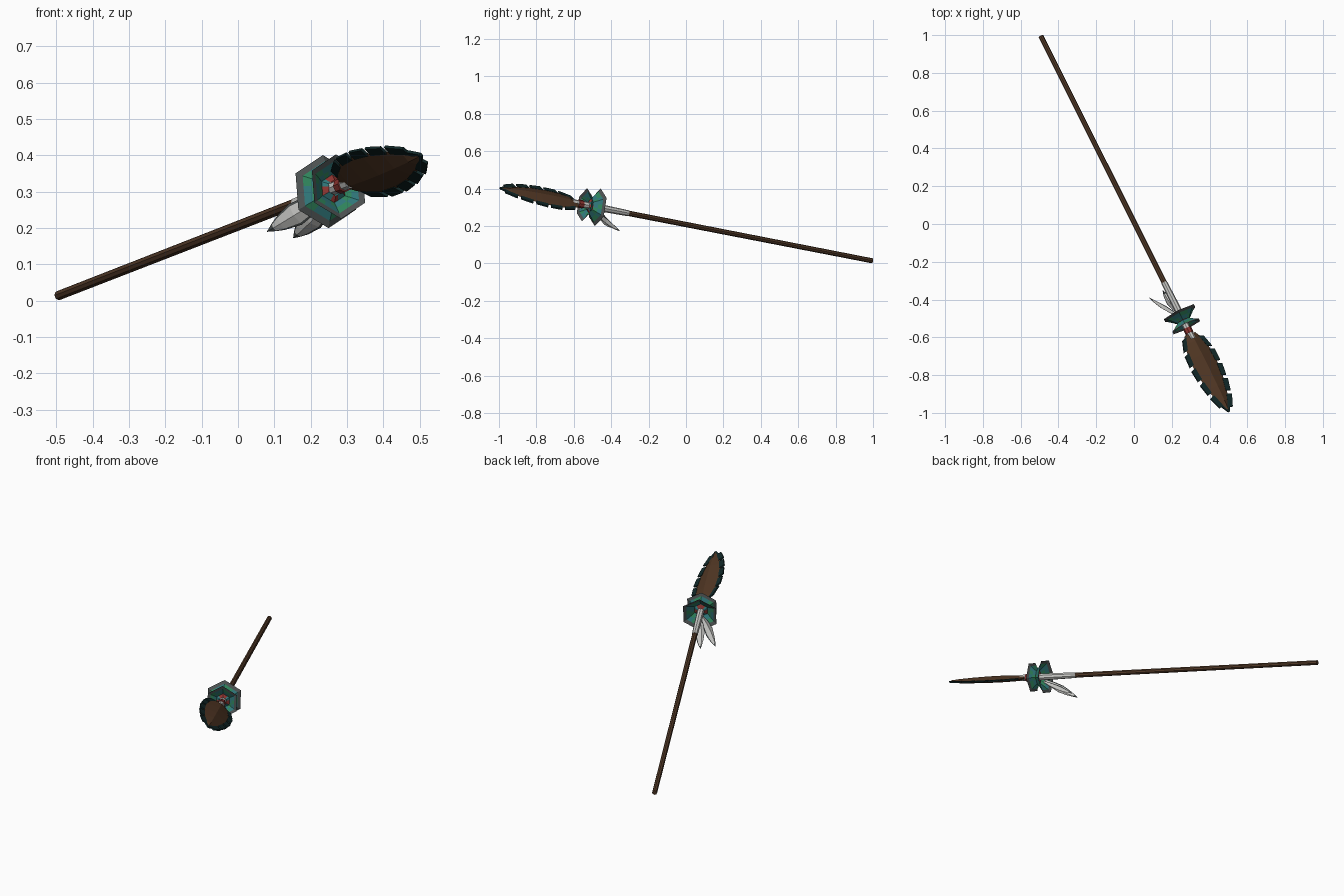
import bpy, math
from mathutils import Vector

if "Cube" in bpy.data.objects:
    bpy.data.objects.remove(bpy.data.objects["Cube"])

# Spear frame: axis runs from the butt to the blade tip
BUTT = Vector((-0.493, 0.995, 0.0145))
TIP = Vector((0.503, -0.995, 0.402))
LEN = (TIP - BUTT).length
AX = (TIP - BUTT).normalized()


def square_to_axis(v):
    v = Vector(v)
    return (v - AX * v.dot(AX)).normalized()


UP = square_to_axis((0, 0, 1))
SIDE = AX.cross(UP)
WIDE = square_to_axis((0.77, 0.3, -0.55))     # blade width direction
FLAT = AX.cross(WIDE)                         # blade thickness direction


def mat(name, col):
    m = bpy.data.materials.new(name)
    m.diffuse_color = (*col, 1)
    m.use_nodes = True
    m.node_tree.nodes["Principled BSDF"].inputs["Base Color"].default_value = m.diffuse_color
    return m


BROWN = mat("dark_wood", (0.085, 0.042, 0.021))
BLADE = mat("blade_brown", (0.085, 0.039, 0.018))
DARK = mat("dark_teal", (0.006, 0.022, 0.022))
WHITE = mat("pale_wrap", (0.60, 0.60, 0.58))
GREY = mat("dark_grey", (0.075, 0.085, 0.085))
TEAL = mat("teal", (0.03, 0.19, 0.20))
GREEN = mat("green", (0.03, 0.24, 0.11))
RED = mat("red", (0.27, 0.035, 0.03))


def build(name, verts, faces, mats, idx=None):
    me = bpy.data.meshes.new(name)
    me.from_pydata([tuple(v) for v in verts], [], faces)
    for m in mats:
        me.materials.append(m)
    if idx:
        for p, i in zip(me.polygons, idx):
            p.material_index = i
    ob = bpy.data.objects.new(name, me)
    bpy.context.collection.objects.link(ob)
    return ob


def lathe(name, rings, sides, mats, rule=None, caps=True, sub=1):
    """Rings of (distance along axis, radius); sub splits each flat side."""
    verts, faces, idx = [], [], []
    corners = [UP * math.cos(a) + SIDE * math.sin(a)
               for a in (2 * math.pi * i / sides for i in range(sides))]
    n = sides * sub
    for t, r in rings:
        for k in range(n):
            i, f = divmod(k, sub)
            c = corners[i].lerp(corners[(i + 1) % sides], f / sub)
            verts.append(BUTT + AX * t + c * r)
    for j in range(len(rings) - 1):
        for k in range(n):
            l = (k + 1) % n
            faces.append((j * n + k, j * n + l, (j + 1) * n + l, (j + 1) * n + k))
            idx.append(rule(j, k) if rule else 0)
    if caps:
        faces += [tuple(range(n))[::-1], tuple(range((len(rings) - 1) * n, len(rings) * n))]
        idx += [0, 0]
    return build(name, verts, faces, mats, idx)


# Shaft, pale binding and red neck
lathe("shaft", [(0, 0.0135), (1.49, 0.0145)], 8, [BROWN])
lathe("binding", [(1.48, 0.016), (1.62, 0.019), (1.82, 0.018)], 8, [WHITE])
lathe("red_neck", [(1.755, 0.022), (1.785, 0.022)], 8, [RED])


# Two hexagonal collars flaring away from a shared waist
def collar(name, waist, rim, radius):
    steps = [(0, 0.22), (0.25, 0.42), (0.55, 0.62), (0.82, 0.82), (1, 1)]
    rings = [(waist + (rim - waist) * a, radius * b) for a, b in steps]

    def rule(j, k):
        if j == 3:
            return 0
        if j == 0:
            return 3 if k % 4 < 2 else 1
        return 2 if (k * 5 + j * 3) % 7 < 3 else 1
    lathe(name, rings, 6, [GREY, TEAL, GREEN, RED], rule, caps=False, sub=3)


collar("back_collar", 1.725, 1.665, 0.102)
collar("front_collar", 1.70, 1.745, 0.09)

# Leaf blade: half widths along its length, diamond section
B0 = 1.79
BL = LEN - B0
PROFILE = [(0, 0.035), (0.1, 0.064), (0.28, 0.078), (0.48, 0.076),
           (0.68, 0.060), (0.86, 0.035), (0.97, 0.008)]


def half_width(s):
    for (a, wa), (b, wb) in zip(PROFILE, PROFILE[1:]):
        if s <= b:
            return wa + (wb - wa) * (s - a) / (b - a)
    return PROFILE[-1][1]


def bpt(s, w, h=0):
    return BUTT + AX * (B0 + BL * s) + WIDE * w + FLAT * h


verts, faces = [], []
for s, w in PROFILE:
    h = 0.006 + 0.16 * w
    verts += [bpt(s, -w), bpt(s, 0, h), bpt(s, w), bpt(s, 0, -h)]
for j in range(len(PROFILE) - 1):
    for k in range(4):
        l = (k + 1) % 4
        faces.append((j * 4 + k, j * 4 + l, j * 4 + 4 + l, j * 4 + 4 + k))
faces += [(3, 2, 1, 0), tuple(range(len(verts) - 4, len(verts)))]
build("blade", verts, faces, [BLADE])

# Serrated dark teeth along both edges, plus the point
verts, faces = [], []


def slab(pts, th=0.004):
    n, b = len(pts), len(verts)
    for h in (-th, th):
        verts.extend(bpt(s, w, h) for s, w in pts)
    faces.append(tuple(range(b, b + n))[::-1])
    faces.append(tuple(range(b + n, b + 2 * n)))
    for k in range(n):
        l = (k + 1) % n
        faces.append((b + k, b + l, b + n + l, b + n + k))


for sgn in (-1, 1):
    for i in range(5):
        a = 0.02 + 0.185 * i + (0.03 if sgn > 0 else 0)
        b = a + 0.15
        wa, wb = half_width(a), half_width(b)
        slab([(a, sgn * (wa - 0.008)), (b, sgn * (wb - 0.008)),
              (b + 0.015, sgn * (wb + 0.020)), (a + 0.025, sgn * (wa + 0.022))])
slab([(0.90, -0.034), (0.90, 0.034), (1.0, 0.004), (1.0, -0.004)])
build("blade_teeth", verts, faces, [DARK])


# Hanging feathers: folded, slightly curved leaves with dark tips
def feather(name, root, tip, width, bow):
    root, tip = Vector(root), Vector(tip)
    d = (tip - root).normalized()
    side = d.cross(Vector((0.25, -1, 0.1))).normalized()
    nrm = side.cross(d)
    prof = [(0, 0.25), (0.25, 0.8), (0.5, 1), (0.75, 0.65), (0.88, 0.35), (1, 0.02)]
    vs, fs, ix = [], [], []
    for s, w in prof:
        c = root.lerp(tip, s) + nrm * bow * math.sin(math.pi * s)
        for k in (-1, -0.8, 0, 0.8, 1):
            vs.append(c + side * width * w * k - nrm * 0.012 * w * abs(k))
    for j in range(len(prof) - 1):
        for k in range(4):
            a = j * 5 + k
            fs.append((a, a + 1, a + 6, a + 5))
            ix.append(1 if k in (0, 3) or j == 4 else 0)
    build(name, vs, fs, [WHITE, GREY], ix)


feather("feather_left", (0.235, -0.49, 0.285), (0.08, -0.39, 0.19), 0.034, 0.012)
feather("feather_right", (0.25, -0.485, 0.27), (0.152, -0.352, 0.172), 0.034, 0.012)
